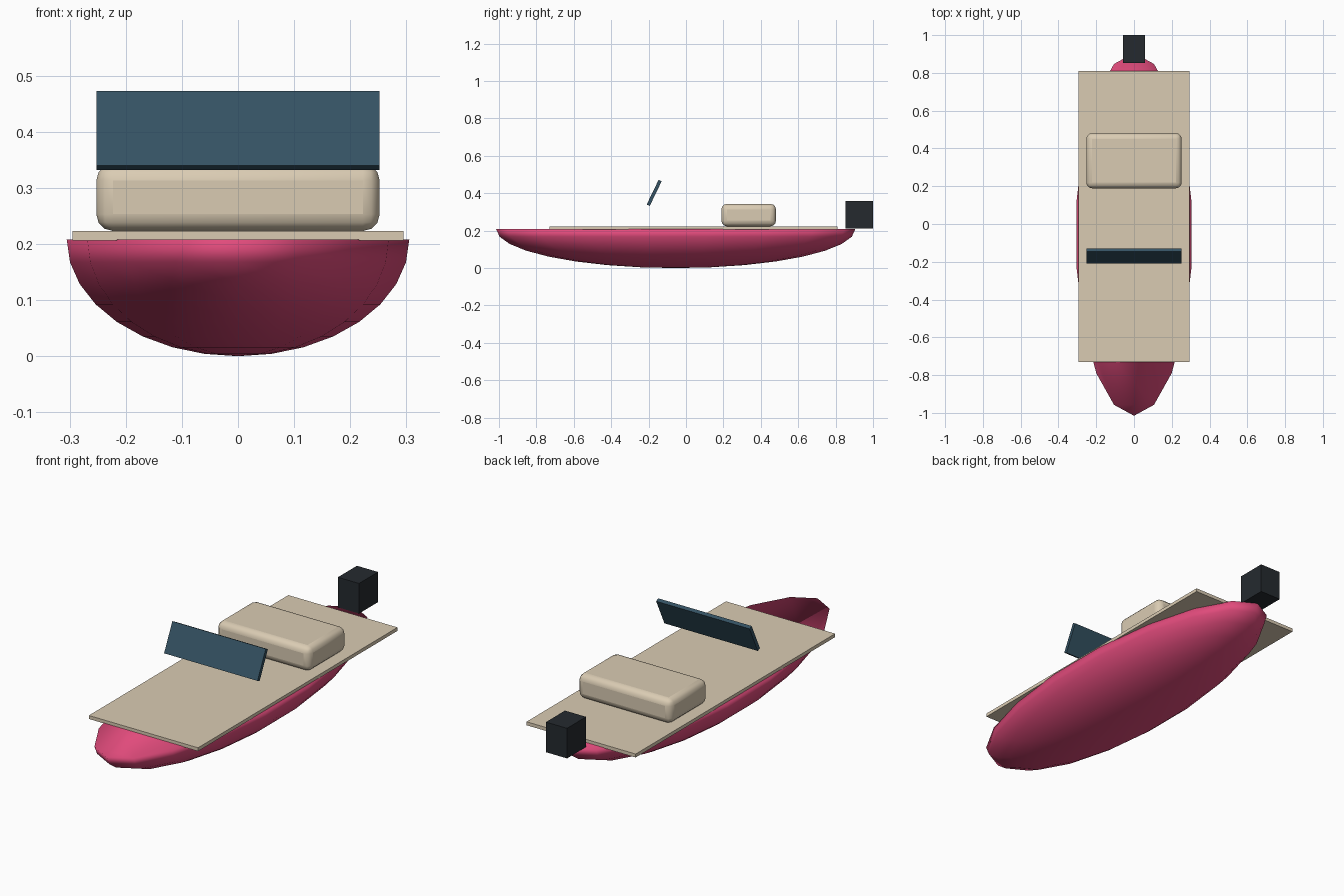
import bpy, bmesh, math

if "Cube" in bpy.data.objects:
    bpy.data.objects.remove(bpy.data.objects["Cube"])


def material(name, rgb):
    m = bpy.data.materials.new(name)
    m.diffuse_color = (*rgb, 1)
    m.use_nodes = True
    m.node_tree.nodes["Principled BSDF"].inputs["Base Color"].default_value = m.diffuse_color
    return m


PINK = material("pink_gelcoat", (0.75, 0.07, 0.2))
BEIGE = material("beige", (0.7, 0.6, 0.45))
GLASS = material("dark_glass", (0.035, 0.085, 0.125))
BLACK = material("motor_black", (0.018, 0.023, 0.028))


def box(name, mat, size, loc, tilt=0):
    bpy.ops.mesh.primitive_cube_add(size=1, location=loc, rotation=(tilt, 0, 0))
    ob = bpy.context.object
    ob.name = name
    ob.scale = size
    ob.data.materials.append(mat)
    bpy.ops.object.transform_apply(location=False, rotation=False, scale=True)
    return ob


# Hull: lower half of a stretched sphere with a flat smooth-shaded top
bpy.ops.mesh.primitive_uv_sphere_add(segments=18, ring_count=16, radius=1)
hull = bpy.context.object
hull.name = "hull"
bm = bmesh.new()
bm.from_mesh(hull.data)
bmesh.ops.delete(bm, geom=[v for v in bm.verts if v.co.z > 0.01], context="VERTS")
bmesh.ops.holes_fill(bm, edges=[e for e in bm.edges if e.is_boundary], sides=0)
bmesh.ops.recalc_face_normals(bm, faces=bm.faces)
for v in bm.verts:
    v.co = (v.co.x * 0.31, v.co.y * 0.96 - 0.055, (v.co.z + 1) * 0.208)
for f in bm.faces:
    f.smooth = True
bm.to_mesh(hull.data)
bm.free()
hull.data.materials.append(PINK)

# Deck board
box("deck", BEIGE, (0.59, 1.54, 0.017), (0, 0.04, 0.2145))

# Padded seat with rounded edges
seat = box("seat", BEIGE, (0.505, 0.292, 0.12), (0, 0.335, 0.283))
bevel = seat.modifiers.new("rounding", "BEVEL")
bevel.width = 0.03
bevel.segments = 3
bpy.ops.object.shade_smooth_by_angle(angle=math.radians(40))

# Raked windshield
box("windshield", GLASS, (0.505, 0.018, 0.147), (0, -0.17, 0.402), -0.45)

# Outboard motor
box("outboard_motor", BLACK, (0.114, 0.147, 0.147), (0, 0.9265, 0.284))
